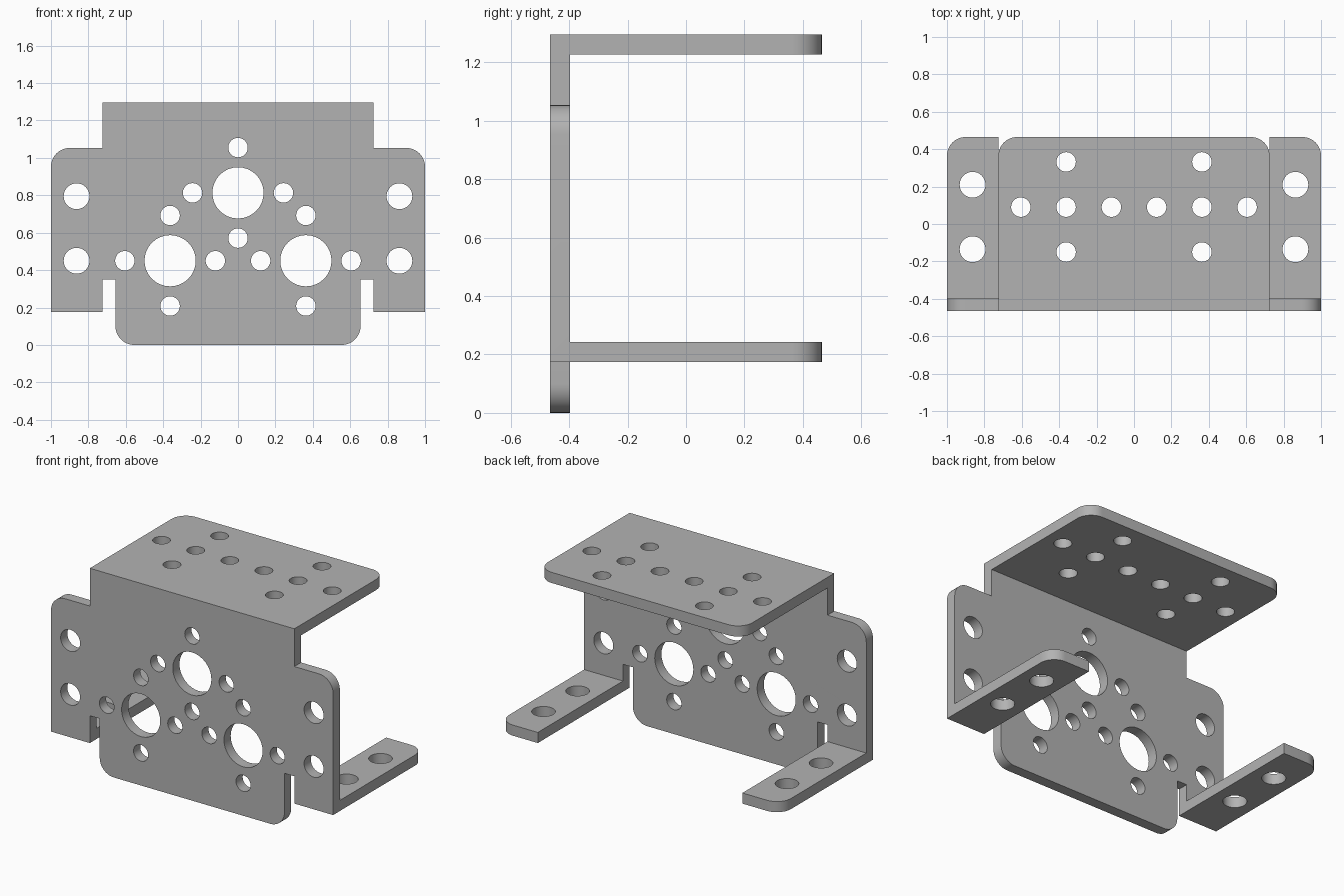
import bpy, bmesh, math
from mathutils import Matrix

if "Cube" in bpy.data.objects:
    bpy.data.objects.remove(bpy.data.objects["Cube"])

T = 0.068            # sheet thickness
Y0, Y1 = -0.465, 0.465
SMALL, MEDIUM, LARGE = 0.052, 0.069, 0.137

metal = bpy.data.materials.new("grey metal")
metal.diffuse_color = (0.45, 0.45, 0.45, 1)
metal.use_nodes = True
metal.node_tree.nodes["Principled BSDF"].inputs["Base Color"].default_value = metal.diffuse_color


def outline(corners, segs=10):
    """Corners are (x, y, radius); rounded ones become arcs."""
    pts = []
    n = len(corners)
    for i, (x, y, r) in enumerate(corners):
        if r == 0:
            pts.append((x, y))
            continue
        dirs = []
        for j in (i - 1, (i + 1) % n):
            dx, dy = corners[j][0] - x, corners[j][1] - y
            d = math.hypot(dx, dy)
            dirs.append((dx / d, dy / d))
        (ax, ay), (bx, by) = dirs
        for k in range(segs + 1):
            t = k / segs * math.pi / 2
            p, q = r * (1 - math.sin(t)), r * (1 - math.cos(t))
            pts.append((x + ax * p + bx * q, y + ay * p + by * q))
    return pts


def circle(x, y, r, n=32):
    return [(x + r * math.cos(2 * math.pi * k / n),
             y + r * math.sin(2 * math.pi * k / n)) for k in range(n)]


def sheet(name, border, holes, matrix):
    """Flat sheet with round holes, extruded by T about its own plane."""
    cu = bpy.data.curves.new(name, 'CURVE')
    cu.dimensions = '2D'
    cu.fill_mode = 'BOTH'
    cu.extrude = T / 2
    for loop in [border] + [circle(*h) for h in holes]:
        sp = cu.splines.new('POLY')
        sp.points.add(len(loop) - 1)
        for p, (x, y) in zip(sp.points, loop):
            p.co = (x, y, 0, 1)
        sp.use_cyclic_u = True
    tmp = bpy.data.objects.new(name + " outline", cu)
    bpy.context.collection.objects.link(tmp)
    bpy.context.view_layer.update()
    me = bpy.data.meshes.new_from_object(
        tmp.evaluated_get(bpy.context.evaluated_depsgraph_get()))
    bpy.data.objects.remove(tmp)
    bm = bmesh.new()
    bm.from_mesh(me)
    bmesh.ops.remove_doubles(bm, verts=bm.verts, dist=1e-5)
    bm.transform(matrix)
    bmesh.ops.recalc_face_normals(bm, faces=bm.faces)
    bm.to_mesh(me)
    bm.free()
    me.materials.clear()
    me.materials.append(metal)
    ob = bpy.data.objects.new(name, me)
    bpy.context.collection.objects.link(ob)
    return ob


def both(x, y, r):
    return [(x, y, r), (-x, y, r)]


# Upright front plate with shoulders, slots and lower tab
half = [(0.725, 1.295, 0), (0.725, 1.053, 0), (1, 1.053, 0.1), (1, 0.175, 0),
        (0.725, 0.175, 0), (0.725, 0.35, 0), (0.655, 0.35, 0), (0.655, 0, 0.1)]
border = outline(half + [(-x, y, r) for x, y, r in reversed(half)])
holes = [(0, 1.055, SMALL), (0, 0.571, SMALL), (0, 0.813, LARGE)]
for x, z, r in [(0.363, 0.45, LARGE), (0.243, 0.813, SMALL), (0.363, 0.692, SMALL),
                (0.605, 0.45, SMALL), (0.121, 0.45, SMALL), (0.363, 0.208, SMALL),
                (0.863, 0.795, MEDIUM), (0.863, 0.45, MEDIUM)]:
    holes += both(x, z, r)
plate = sheet("bracket", border, holes,
              Matrix.Translation((0, Y0 + T / 2, 0)) @ Matrix.Rotation(math.pi / 2, 4, 'X'))

# Top shelf
ys = Y0 + T / 2      # shelves start inside the plate and are fused to it
shelf_holes = []
for x, y in [(0.363, 0.332), (0.605, 0.09), (0.363, 0.09), (0.121, 0.09), (0.363, -0.15)]:
    shelf_holes += both(x, y, SMALL)
parts = [sheet("top_shelf",
               outline([(-0.725, ys, 0), (0.725, ys, 0), (0.725, Y1, 0.1), (-0.725, Y1, 0.1)]),
               shelf_holes, Matrix.Translation((0, 0, 1.295 - T / 2)))]

# Side feet
for s, label in ((-1, "left_foot"), (1, "right_foot")):
    parts.append(sheet(label,
                       outline([(s * 0.725, ys, 0), (s, ys, 0), (s, Y1, 0.1), (s * 0.725, Y1, 0)]),
                       [(s * 0.863, 0.21, MEDIUM), (s * 0.863, -0.135, MEDIUM)],
                       Matrix.Translation((0, 0, 0.175 + T / 2))))

# Fuse the bent sheets into one piece
for p in parts:
    mod = plate.modifiers.new("fuse " + p.name, 'BOOLEAN')
    mod.operation, mod.solver, mod.object = 'UNION', 'EXACT', p
bpy.context.view_layer.objects.active = plate
plate.select_set(True)
for mod in list(plate.modifiers):
    bpy.ops.object.modifier_apply(modifier=mod.name)
for p in parts:
    bpy.data.objects.remove(p)
bm = bmesh.new()
bm.from_mesh(plate.data)
bmesh.ops.remove_doubles(bm, verts=bm.verts, dist=1e-4)
bmesh.ops.dissolve_limit(bm, angle_limit=0.01, verts=bm.verts, edges=bm.edges)
bmesh.ops.triangulate(bm, faces=[f for f in bm.faces if len(f.verts) > 4])
bm.to_mesh(plate.data)
bm.free()
bpy.ops.object.shade_smooth_by_angle(angle=math.radians(30))
